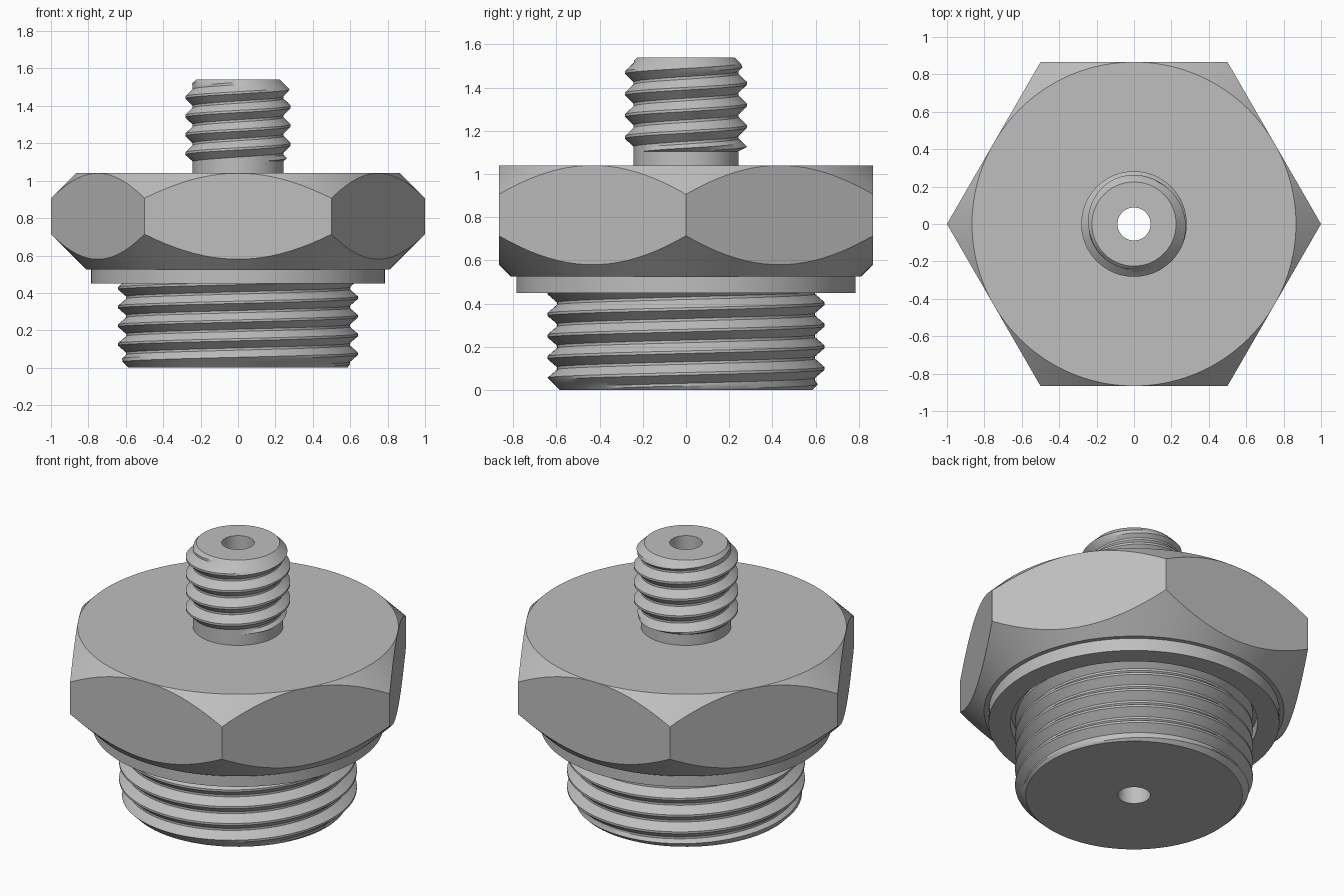
import bpy
import bmesh
from math import cos, pi, tau, radians

cube = bpy.data.objects.get("Cube")
if cube:
    bpy.data.objects.remove(cube, do_unlink=True)

steel = bpy.data.materials.new("grey_steel")
steel.use_nodes = True
color = (0.52, 0.52, 0.52, 1)
steel.diffuse_color = color
steel.node_tree.nodes["Principled BSDF"].inputs["Base Color"].default_value = color

COLUMNS = 120
BORE = 0.088
PITCH = 0.1
APOTHEM = 0.866


def lathe(name, section):
    """Sweep a closed section(angle) -> [(r, z), ...] around the z axis."""
    bm = bmesh.new()
    columns = []
    for i in range(COLUMNS + 1):
        a = tau * i / COLUMNS
        ca, sa = cos(a), cos(a - pi / 2)
        columns.append([bm.verts.new((r * ca, r * sa, z)) for r, z in section(a)])
    for left, right in zip(columns, columns[1:]):
        for j in range(len(left)):
            k = (j + 1) % len(left)
            bm.faces.new((left[j], right[j], right[k], left[k]))
    bmesh.ops.remove_doubles(bm, verts=bm.verts, dist=1e-5)
    bmesh.ops.dissolve_degenerate(bm, edges=bm.edges, dist=1e-6)
    bmesh.ops.recalc_face_normals(bm, faces=bm.faces)
    mesh = bpy.data.meshes.new(name)
    bm.to_mesh(mesh)
    bm.free()
    mesh.materials.append(steel)
    obj = bpy.data.objects.new(name, mesh)
    bpy.context.collection.objects.link(obj)
    bpy.ops.object.select_all(action="DESELECT")
    obj.select_set(True)
    bpy.context.view_layer.objects.active = obj
    bpy.ops.object.shade_smooth_by_angle(angle=radians(28))


def thread_rows(a, low, high, root, crest, phase, limit):
    """Right-handed thread outline at angle a, trimmed by limit(z)."""
    # one pitch: crest flat, falling flank, root flat, rising flank
    corners = [(0.06, 1), (0.25, 0.5), (0.44, 0), (0.56, 0), (0.75, 0.5), (0.94, 1)]
    rows = []
    first = int(low / PITCH) - 3
    for turn in range(first, int(high / PITCH) + 3):
        for part, height in corners:
            z = phase + PITCH * (turn + part + a / tau)
            z = min(max(z, low), high)
            # height of the wave at the trimmed level
            u = ((z - phase) / PITCH - a / tau) % 1
            wave = min(max((abs(u - 0.5) - 0.06) / 0.38, 0), 1)
            rows.append((min(root + (crest - root) * wave, limit(z)), z))
    return rows


# Hexagon with conical chamfers and a seal groove underneath
def hexagon(a):
    corner = APOTHEM / cos((a % (pi / 3)) - pi / 6)
    rise = corner - APOTHEM
    return [(BORE, 1.04), (APOTHEM, 1.04), (corner, 1.04 - rise),
            (corner, 0.58 + rise), (0.81, 0.525), (0.785, 0.525),
            (0.785, 0.45), (0.667, 0.45), (0.667, 0.525), (BORE, 0.525)]


# Wide lower thread with a chamfered end
def lower(a):
    rows = thread_rows(a, 0, 0.525, 0.598, 0.642, 0.075,
                       lambda z: 0.585 + z)
    return [(BORE, 0)] + rows + [(BORE, 0.525)]


# Narrow upper thread above a plain neck
def upper(a):
    rows = thread_rows(a, 1.105, 1.54, 0.243, 0.282, 0.095,
                       lambda z: min(0.225 + 1.54 - z, 0.243 + 2 * (z - 1.105)))
    return [(BORE, 1.04), (0.243, 1.04)] + rows + [(BORE, 1.54)]


lathe("hexagon_body", hexagon)
lathe("lower_thread", lower)
lathe("upper_thread", upper)
